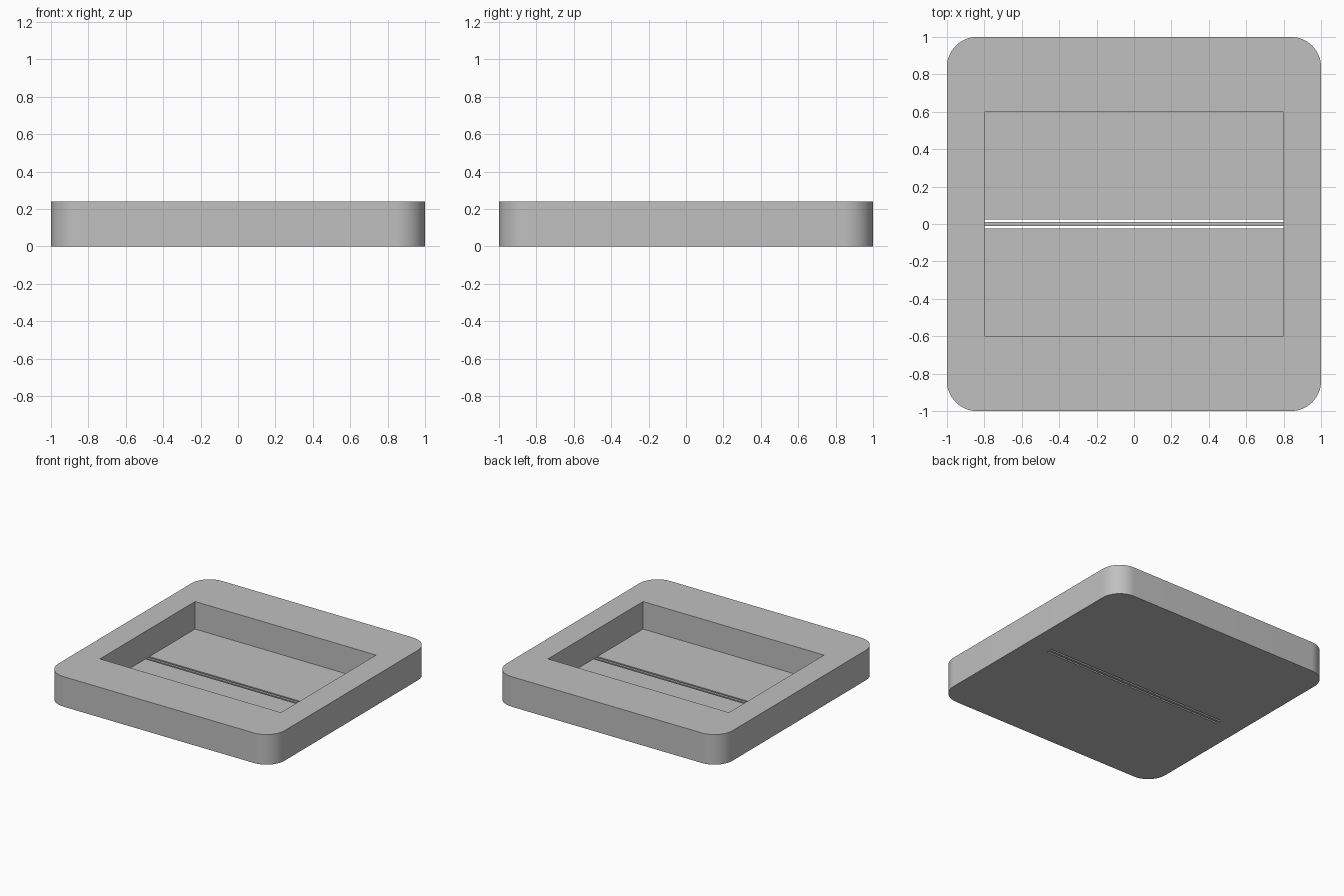
import bpy, bmesh, math
from mathutils import Vector

if "Cube" in bpy.data.objects:
    bpy.data.objects.remove(bpy.data.objects["Cube"], do_unlink=True)

HEIGHT, FLOOR, RADIUS = 0.24, 0.02, 0.16
SLOT_IN, SLOT_OUT = 0.01, 0.024

grey = bpy.data.materials.new("light grey")
grey.use_nodes = True
colour = (0.53, 0.53, 0.53, 1)
grey.diffuse_color = colour
grey.node_tree.nodes["Principled BSDF"].inputs["Base Color"].default_value = colour


def prism(name, points, direction):
    """Extrude a closed outline along a direction into a solid."""
    bm = bmesh.new()
    face = bm.faces.new([bm.verts.new(p) for p in points])
    out = bmesh.ops.extrude_face_region(bm, geom=[face], use_keep_orig=True)
    moved = [v for v in out["geom"] if isinstance(v, bmesh.types.BMVert)]
    bmesh.ops.translate(bm, verts=moved, vec=Vector(direction))
    bmesh.ops.recalc_face_normals(bm, faces=bm.faces[:])
    mesh = bpy.data.meshes.new(name)
    bm.to_mesh(mesh)
    bm.free()
    mesh.materials.append(grey)
    obj = bpy.data.objects.new(name, mesh)
    bpy.context.collection.objects.link(obj)
    return obj


# Tray body: rounded square slab
outline = []
steps = 16
for quarter, (sx, sy) in enumerate([(1, 1), (-1, 1), (-1, -1), (1, -1)]):
    for i in range(steps + 1):
        a = math.pi / 2 * (quarter + i / steps)
        outline.append((sx * (1 - RADIUS) + RADIUS * math.cos(a),
                        sy * (1 - RADIUS) + RADIUS * math.sin(a), 0))
tray = prism("tray", outline, (0, 0, HEIGHT))

# Pocket with two through slots in its floor, leaving a thin bar between them
half = [(0.6, 0.5), (0.6, FLOOR), (SLOT_OUT, FLOOR), (SLOT_OUT, -0.1),
        (SLOT_IN, -0.1), (SLOT_IN, FLOOR)]
profile = half + [(-y, z) for y, z in reversed(half)]
cutter = prism("pocket_cutter", [(-0.8, y, z) for y, z in profile], (1.6, 0, 0))
cutter.hide_render = True

cut = tray.modifiers.new("pocket", "BOOLEAN")
cut.operation = "DIFFERENCE"
cut.solver = "EXACT"
cut.object = cutter
bpy.ops.object.select_all(action="DESELECT")
tray.select_set(True)
bpy.context.view_layer.objects.active = tray
bpy.ops.object.modifier_apply(modifier=cut.name)
bpy.data.objects.remove(cutter, do_unlink=True)

# Smooth round corners, sharp rims
bpy.ops.object.shade_smooth_by_angle(angle=math.radians(30))
